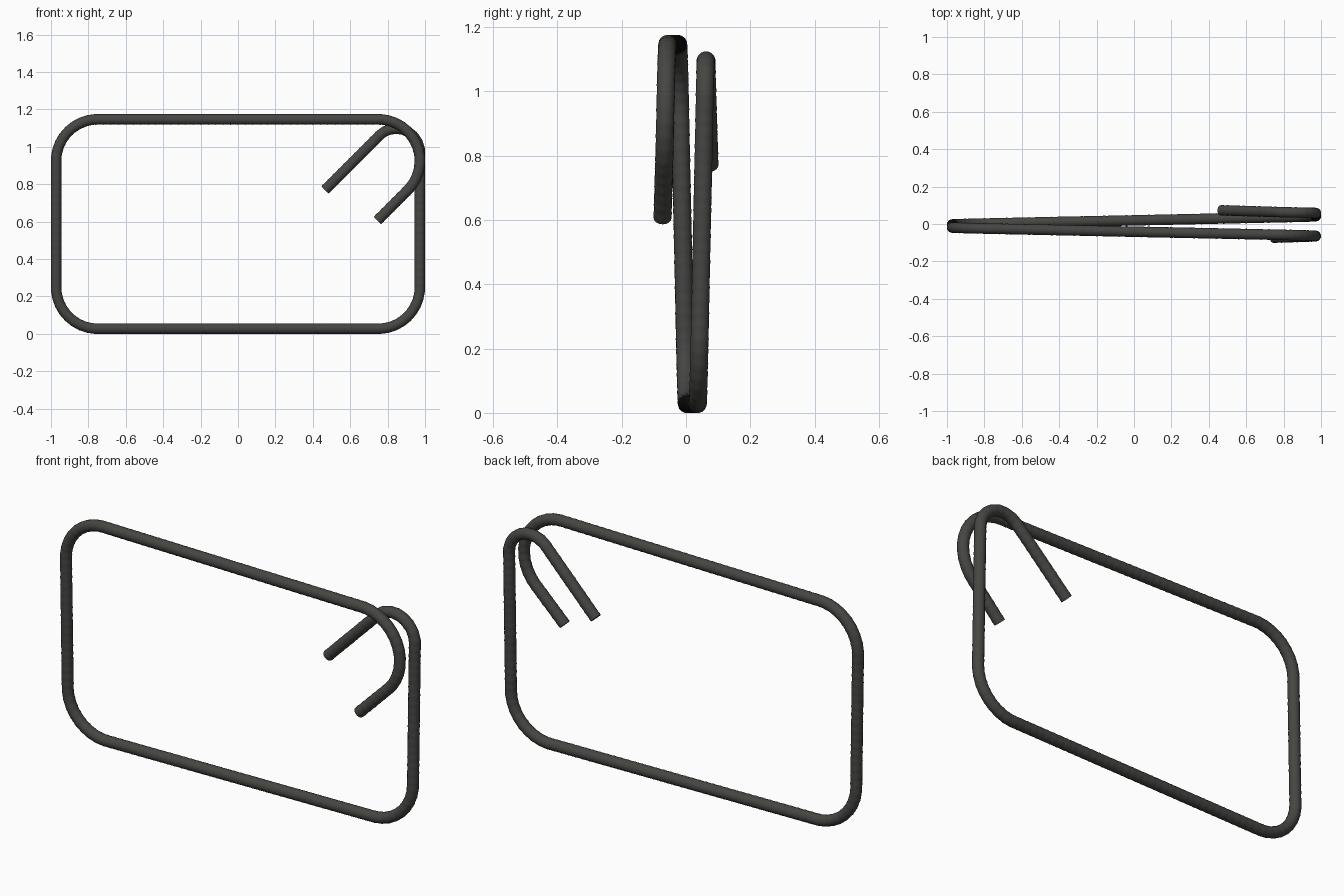
import bpy
from math import sin, cos, pi, radians

if "Cube" in bpy.data.objects:
    bpy.data.objects.remove(bpy.data.objects["Cube"])

ROD = 0.0278      # bar radius
RIB = 0.0290      # radius over the shallow ribs
STEP = 0.01
CORNER = 0.222    # centre-line bend radius

# Path from the front hook tip to the back hook tip: (straight length) or (bend radius, degrees)
SEGMENTS = [
    (0.229,), (CORNER, 135),      # front hook and its bend
    (1.5,), (CORNER, 90),         # top bar
    (0.675,), (CORNER, 90),       # left bar
    (1.5,), (CORNER, 90),         # bottom bar
    (0.72,), (0.127, 135),        # right bar and tight bend
    (0.41,),                      # back hook
]

# Walk the path in the xz plane
x, z, heading, run = 0.745, 0.606, pi / 4, 0.0
path = [(x, z, run)]
for seg in SEGMENTS:
    turn = radians(seg[1]) if len(seg) == 2 else 0.0
    length = seg[0] * turn if turn else seg[0]
    n = round(length / STEP)
    d = turn / n
    chord = 2 * seg[0] * sin(d / 2) if turn else length / n
    for _ in range(n):
        x += chord * cos(heading + d / 2)
        z += chord * sin(heading + d / 2)
        heading += d
        run += length / n
        path.append((x, z, run))

# Ribbed round bar, drifting steadily from front to back
curve = bpy.data.curves.new("bent_bar", 'CURVE')
curve.dimensions = '3D'
curve.bevel_depth = ROD
curve.bevel_resolution = 6
curve.use_fill_caps = True
spline = curve.splines.new('POLY')
spline.points.add(len(path) - 1)
for i, (px, pz, s) in enumerate(path):
    p = spline.points[i]
    p.co = (px, -0.073 + 0.146 * s / run, pz, 1)
    p.radius = RIB / ROD if i % 4 == 2 else 1.0

bar = bpy.data.objects.new("bent_bar", curve)
bpy.context.collection.objects.link(bar)
bpy.context.view_layer.objects.active = bar
bar.select_set(True)
bpy.ops.object.convert(target='MESH')
bar = bpy.context.object
bpy.ops.object.shade_smooth_by_angle(angle=radians(40))

# Dark steel
steel = bpy.data.materials.new("dark_steel")
steel.diffuse_color = (0.06, 0.06, 0.055, 1)
steel.use_nodes = True
steel.node_tree.nodes["Principled BSDF"].inputs["Base Color"].default_value = steel.diffuse_color
bar.data.materials.clear()
bar.data.materials.append(steel)
